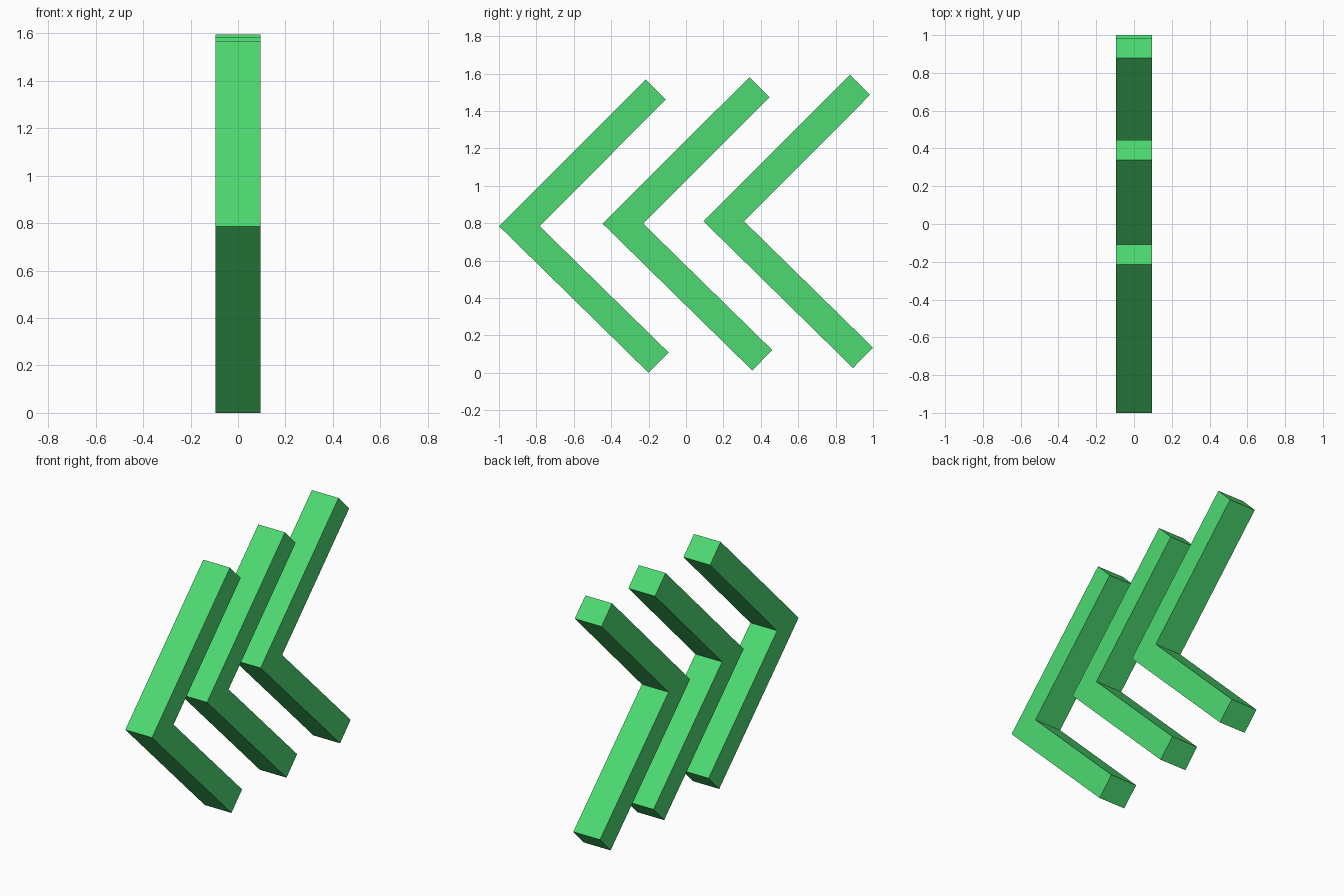
import bpy, bmesh

if "Cube" in bpy.data.objects:
    bpy.data.objects.remove(bpy.data.objects["Cube"])

green = bpy.data.materials.new("bright green")
green.diffuse_color = (0.074, 0.70, 0.165, 1)
green.use_nodes = True
green.node_tree.nodes["Principled BSDF"].inputs["Base Color"].default_value = green.diffuse_color

HALF_WIDTH = 0.094
# Chevron outline in (y, z): tip, lower arm, inner corner, upper arm
PROFILE = [(-1.0, 0.785), (-0.2, 0.0), (-0.093, 0.109),
           (-0.783, 0.785), (-0.108, 1.461), (-0.215, 1.568)]


def chevron(name, dy, dz):
    bm = bmesh.new()
    face = bm.faces.new([bm.verts.new((-HALF_WIDTH, y + dy, z + dz)) for y, z in PROFILE])
    ext = bmesh.ops.extrude_face_region(bm, geom=[face])
    verts = [v for v in ext["geom"] if isinstance(v, bmesh.types.BMVert)]
    bmesh.ops.translate(bm, verts=verts, vec=(2 * HALF_WIDTH, 0, 0))
    bmesh.ops.recalc_face_normals(bm, faces=bm.faces)
    mesh = bpy.data.meshes.new(name)
    bm.to_mesh(mesh)
    bm.free()
    mesh.materials.append(green)
    bpy.context.collection.objects.link(bpy.data.objects.new(name, mesh))


# Three arrows in a row, each slightly higher than the last
chevron("front_chevron", 0, 0)
chevron("middle_chevron", 0.554, 0.013)
chevron("back_chevron", 1.093, 0.026)
